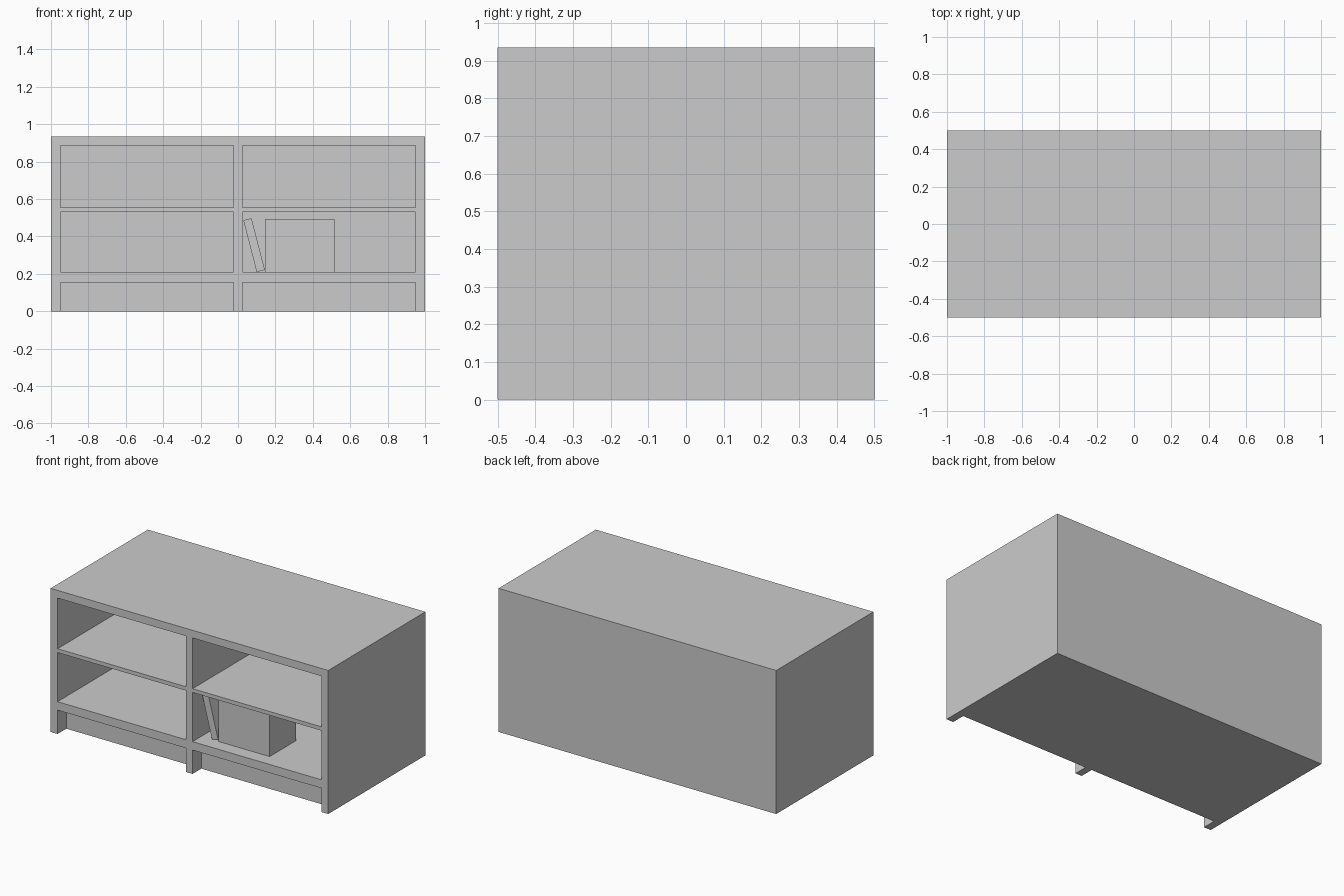
import bpy
import bmesh
import math

if "Cube" in bpy.data.objects:
    bpy.data.objects.remove(bpy.data.objects["Cube"])

H = 0.935            # overall height
BACK_Y = 0.47        # inner face of the back of the open compartments


def mesh_object(name, bm):
    bmesh.ops.remove_doubles(bm, verts=bm.verts, dist=1e-5)
    bmesh.ops.recalc_face_normals(bm, faces=bm.faces)
    me = bpy.data.meshes.new(name)
    bm.to_mesh(me)
    bm.free()
    ob = bpy.data.objects.new(name, me)
    bpy.context.collection.objects.link(ob)
    return ob


def box(name, x0, x1, y0, y1, z0, z1):
    """Axis-aligned block given by its limits."""
    bm = bmesh.new()
    bmesh.ops.create_cube(bm, size=1)
    for v in bm.verts:
        v.co = (x1 if v.co.x > 0 else x0, y1 if v.co.y > 0 else y0, z1 if v.co.z > 0 else z0)
    return mesh_object(name, bm)


# Carcass: one solid block with pockets cut into the front
carcass = box("cabinet", -1, 1, -0.5, 0.5, 0, H)
pockets = [(0.555, 0.885, BACK_Y), (0.21, 0.53, BACK_Y), (-0.1, 0.155, -0.41)]
for x0, x1 in ((-0.95, -0.023), (0.023, 0.95)):
    for z0, z1, depth in pockets:
        cutter = box("cutter", x0, x1, -0.6, depth, z0, z1)
        cutter.hide_render = True
        mod = carcass.modifiers.new("pocket", 'BOOLEAN')
        mod.operation = 'DIFFERENCE'
        mod.solver = 'EXACT'
        mod.object = cutter
        bpy.context.view_layer.objects.active = carcass
        bpy.ops.object.modifier_apply(modifier=mod.name)
        bpy.data.objects.remove(cutter)

# Upright block of books
box("book_stack", 0.145, 0.515, -0.41, -0.14, 0.21, 0.492)

# Leaning book, tilted about its lower left edge
book = box("leaning_book", 0, 0.045, -0.41, -0.14, 0, 0.285)
book.rotation_euler = (0, -math.radians(14.5), 0)
book.location = (0.10, 0, 0.21)
